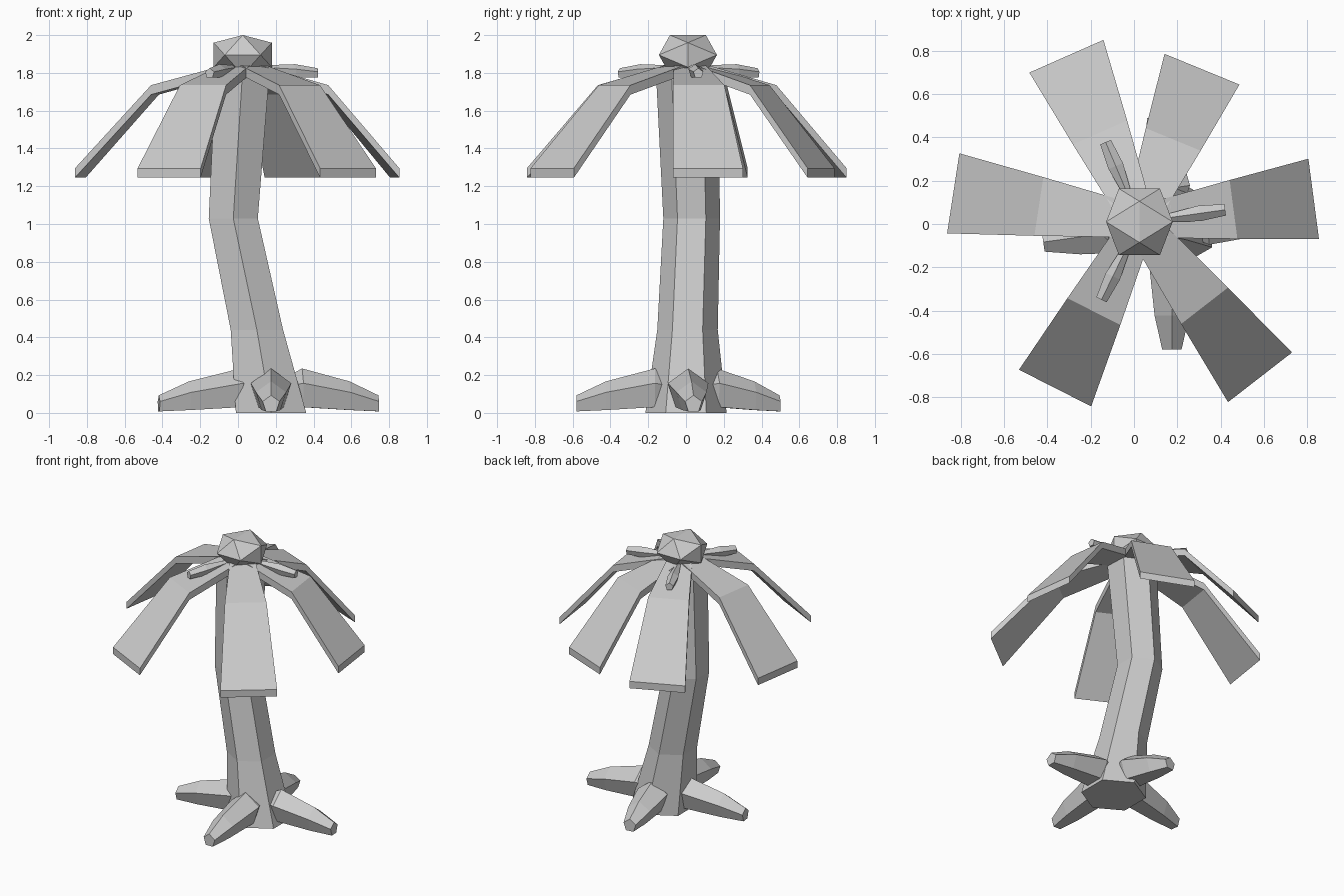
import bpy, bmesh, math
from mathutils import Vector

cube = bpy.data.objects.get("Cube")
if cube:
    bpy.data.objects.remove(cube, do_unlink=True)

grey = bpy.data.materials.new("plain_grey")
grey.use_nodes = True
grey.diffuse_color = (0.6, 0.6, 0.6, 1)
grey.node_tree.nodes["Principled BSDF"].inputs["Base Color"].default_value = (0.6, 0.6, 0.6, 1)

HUB = Vector((0.025, 0.01, 0))
BASE = Vector((0.175, 0, 0))


def finish(name, bm):
    bmesh.ops.recalc_face_normals(bm, faces=bm.faces)
    mesh = bpy.data.meshes.new(name)
    bm.to_mesh(mesh)
    bm.free()
    mesh.materials.append(grey)
    bpy.context.collection.objects.link(bpy.data.objects.new(name, mesh))


def loft(name, sections):
    """Skin a closed tube through equal-sided cross-sections."""
    bm = bmesh.new()
    rings = [[bm.verts.new(p) for p in s] for s in sections]
    for a, b in zip(rings, rings[1:]):
        n = len(a)
        for i in range(n):
            j = (i + 1) % n
            bm.faces.new((a[i], a[j], b[j], b[i]))
    bm.faces.new(rings[0])
    bm.faces.new(rings[-1])
    finish(name, bm)


def axes(degrees):
    a = math.radians(degrees)
    return Vector((math.cos(a), math.sin(a), 0)), Vector((-math.sin(a), math.cos(a), 0))


def spindle(name, origin, degrees, profile):
    """Five-sided tapered arm, point up; profile holds reach, height, radius."""
    out, side = axes(degrees)
    sections = []
    for reach, z, r in profile:
        c = origin + out * reach + Vector((0, 0, z))
        turns = [math.tau * k / 5 for k in range(5)]
        sections.append([c + side * (r * math.sin(t)) + Vector((0, 0, r * math.cos(t)))
                         for t in turns])
    loft(name, sections)


# Bent six-sided trunk
trunk = [(0.175, 0, 0, 0.215), (0.1, 0.008, 0.44, 0.16),
         (-0.025, 0.03, 1.03, 0.15), (0.025, 0.005, 1.82, 0.165)]
sections = []
for x, y, z, r in trunk:
    corners = [math.radians(30 + 60 * k) for k in range(6)]
    sections.append([Vector((x + r * math.cos(t), y + r * math.sin(t), z)) for t in corners])
loft("trunk", sections)

# Roots around the foot
for name, degrees, length in (("root_left", 4, 0.57), ("root_back", 98, 0.5),
                              ("root_right", 188, 0.6), ("root_front", 270, 0.58)):
    spindle(name, BASE, degrees, [(0.04, 0.12, 0.05), (0.165, 0.122, 0.113),
                                  (0.73 * length, 0.083, 0.084), (length, 0.046, 0.047)])

# Drooping leaves: slabs that widen outward and bend once
leaves = [(7.5, 0.812), (67.7, 0.762), (113.8, 0.836),
          (171.3, 0.87), (243.1, 0.861), (307.8, 0.909)]
for i, (degrees, length) in enumerate(leaves):
    out, side = axes(degrees)
    sections = []
    for part, z, half in ((0.1, 1.84, 0.085), (0.54, 1.735, 0.137), (1, 1.295, 0.187)):
        c = HUB + out * (part * length)
        sections.append([c + side * (s * half) + Vector((0, 0, h))
                         for s, h in ((-1, z), (1, z), (1, z - 0.05), (-1, z - 0.05))])
    loft(f"leaf_{i + 1}", sections)

# Short sprouts above every other leaf
for i, degrees in enumerate((8, 113, 244)):
    spindle(f"sprout_{i + 1}", HUB, degrees, [(0.1, 1.825, 0.015), (0.28, 1.808, 0.038),
                                              (0.4, 1.797, 0.028)])

# Squashed twenty-sided crown with an edge on top
bm = bmesh.new()
golden = (1 + math.sqrt(5)) / 2
size = 0.095
for s in (-1, 1):
    for t in (-1, 1):
        for p in ((0, s, t * golden), (s, t * golden, 0), (t * golden, 0, s)):
            bm.verts.new((HUB.x + p[0] * size, HUB.y + p[1] * size, 1.895 + p[2] * 0.065))
bmesh.ops.convex_hull(bm, input=bm.verts)
finish("crown", bm)
